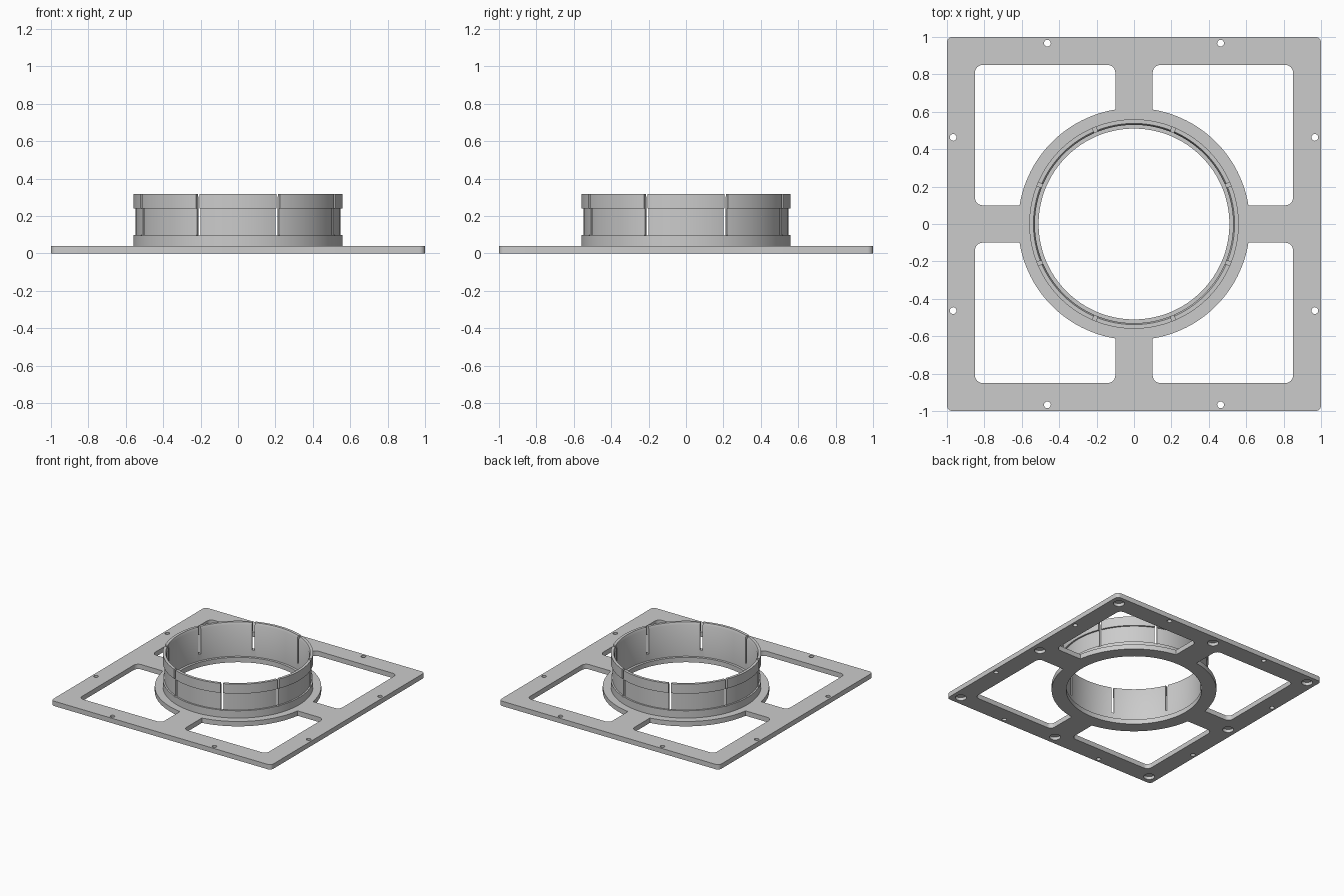
import bpy, bmesh
from math import pi, sin, cos, sqrt
from mathutils import Matrix, Vector

cube = bpy.data.objects.get("Cube")
if cube:
    bpy.data.objects.remove(cube)

grey = bpy.data.materials.new("light_grey")
grey.use_nodes = True
COLOUR = (0.6, 0.6, 0.6, 1)
grey.diffuse_color = COLOUR
grey.node_tree.nodes["Principled BSDF"].inputs["Base Color"].default_value = COLOUR

THICK = 0.04


def make_object(name, bm):
    bmesh.ops.recalc_face_normals(bm, faces=bm.faces)
    mesh = bpy.data.meshes.new(name)
    bm.to_mesh(mesh)
    bm.free()
    mesh.materials.append(grey)
    obj = bpy.data.objects.new(name, mesh)
    bpy.context.collection.objects.link(obj)
    return obj


def arc(cx, cy, r, start, end, steps):
    angles = [start + (end - start) * i / steps for i in range(steps + 1)]
    return [(cx + r * cos(a), cy + r * sin(a)) for a in angles]


def prism(bm, outline, z0, z1, turn=0):
    rot = Matrix.Rotation(turn, 3, "Z")
    face = bm.faces.new([bm.verts.new(rot @ Vector((x, y, z0))) for x, y in outline])
    top = bmesh.ops.extrude_face_region(bm, geom=[face])
    verts = [g for g in top["geom"] if isinstance(g, bmesh.types.BMVert)]
    bmesh.ops.translate(bm, verts=verts, vec=(0, 0, z1 - z0))


def disc(x, y, r, n):
    return arc(x, y, r, 0, 2 * pi * (n - 1) / n, n - 1)


def cut_and_smooth(obj, cutter):
    cutter.hide_render = True
    mod = obj.modifiers.new("cut", "BOOLEAN")
    mod.operation, mod.solver, mod.object = "DIFFERENCE", "EXACT", cutter
    bpy.ops.object.select_all(action="DESELECT")
    obj.select_set(True)
    bpy.context.view_layer.objects.active = obj
    bpy.ops.object.modifier_apply(modifier="cut")
    bpy.data.objects.remove(cutter)
    bpy.ops.object.shade_smooth_by_angle(angle=pi / 7)


# Square base plate with rounded corners
outline = []
for k, (sx, sy) in enumerate([(1, 1), (-1, 1), (-1, -1), (1, -1)]):
    outline += arc(sx * 0.97, sy * 0.97, 0.03, k * pi / 2, (k + 1) * pi / 2, 6)
bm = bmesh.new()
prism(bm, outline, 0, THICK)
plate = make_object("base_plate", bm)

# Openings: centre hole, four windows, screw holes and underside magnet pockets
HUB, ARM, EDGE, FILLET = 0.62, 0.1, 0.85, 0.04
reach = sqrt(HUB ** 2 - ARM ** 2)
hub_start = math_angle = Vector((1, 0)).angle(Vector((reach, ARM)))
lo, hi = ARM + FILLET, EDGE - FILLET
window = arc(hi, ARM + FILLET, FILLET, -pi / 2, 0, 6)
window += arc(hi, hi, FILLET, 0, pi / 2, 6)
window += arc(lo, hi, FILLET, pi / 2, pi, 6)
window += arc(0, 0, HUB, pi / 2 - hub_start, hub_start, 28)
bm = bmesh.new()
prism(bm, disc(0, 0, 0.51, 128), -0.1, 0.1)
for k in range(4):
    turn = k * pi / 2
    prism(bm, window, -0.1, 0.1, turn)
    for side in (-0.463, 0.463):
        prism(bm, disc(0.967, side, 0.018, 20), -0.1, 0.1, turn)
    for side in (0, 0.925):
        prism(bm, disc(0.925, side, 0.042, 32), -0.1, 0.025, turn)
cut_and_smooth(plate, make_object("plate_cutter", bm))

# Upright collar with a shallow outer groove and a bevelled inner rim
profile = [(0.53, 0.03), (0.56, 0.03), (0.56, 0.1), (0.547, 0.1), (0.547, 0.24),
           (0.56, 0.24), (0.56, 0.318), (0.538, 0.318), (0.53, 0.3)]
SEGS = 128
bm = bmesh.new()
rings = [[bm.verts.new((r * cos(2 * pi * i / SEGS), r * sin(2 * pi * i / SEGS), z))
          for r, z in profile] for i in range(SEGS)]
for i in range(SEGS):
    a, b = rings[i], rings[(i + 1) % SEGS]
    for j in range(len(profile)):
        n = (j + 1) % len(profile)
        bm.faces.new((a[j], b[j], b[n], a[n]))
collar = make_object("collar", bm)

# Eight narrow slots that split the collar into spring fingers
slot = [(0.45, -0.01), (0.65, -0.01), (0.65, 0.01), (0.45, 0.01)]
bm = bmesh.new()
for k in range(8):
    prism(bm, slot, 0.095, 0.4, pi / 8 + k * pi / 4)
cut_and_smooth(collar, make_object("slot_cutter", bm))
